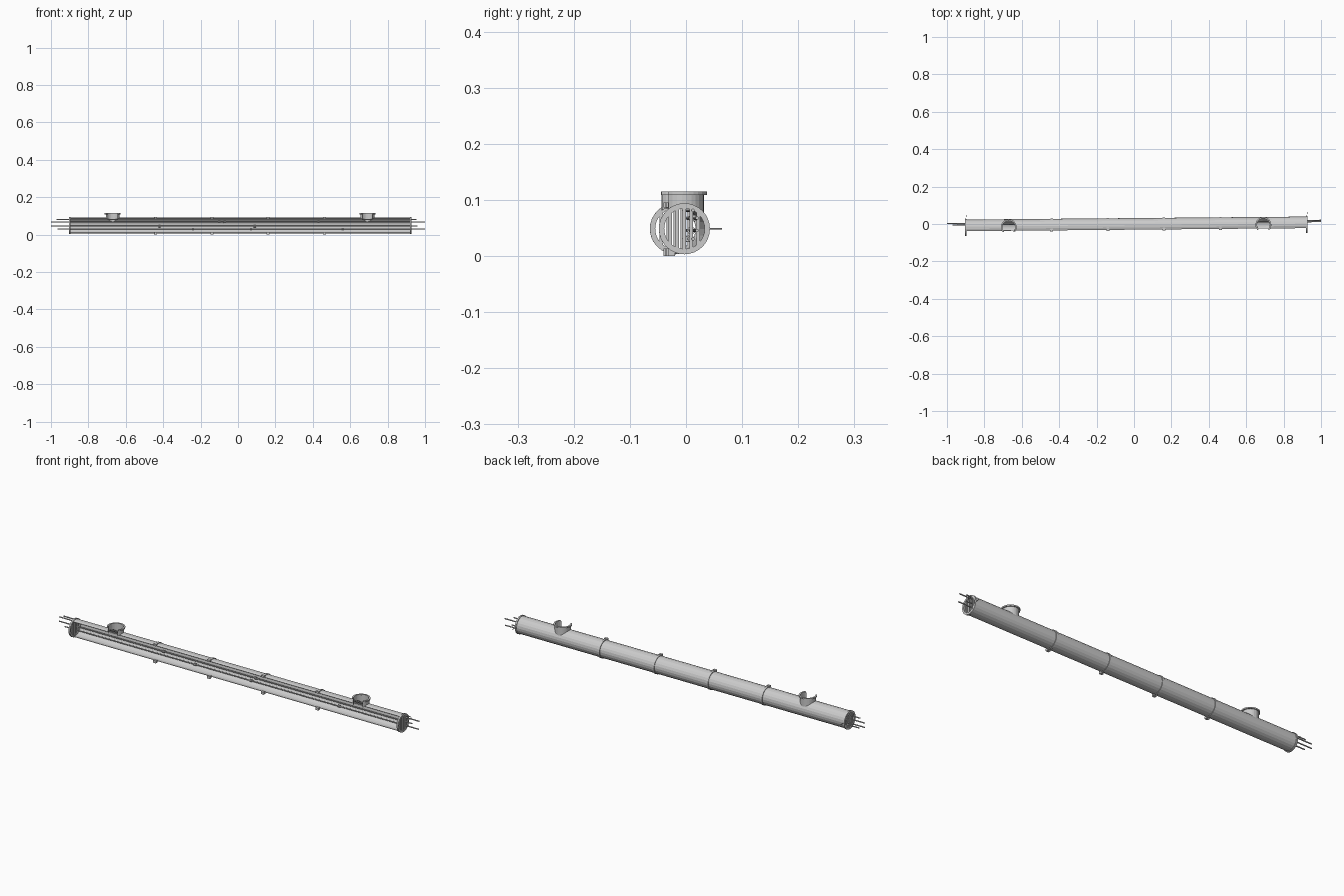
import bpy, bmesh, math
from mathutils import Matrix, Vector

if "Cube" in bpy.data.objects:
    bpy.data.objects.remove(bpy.data.objects["Cube"])

R, CX = 0.0425, 0.012
# whole duct lies on a slightly turned axis
FRAME = Matrix.Translation((0, -0.011, 0.0485)) @ Matrix.Rotation(0.0088, 4, 'Z')
XL, XR = -0.899, 0.924


def finish(name, bm, angle=None):
    bmesh.ops.recalc_face_normals(bm, faces=bm.faces[:])
    me = bpy.data.meshes.new(name)
    bm.to_mesh(me)
    bm.free()
    ob = bpy.data.objects.new(name, me)
    ob.matrix_world = FRAME
    bpy.context.collection.objects.link(ob)
    return ob


def sweep(name, profile, a0, a1, n, place):
    """Sweep a closed (radius, axial) profile through an arc; full turn closes."""
    bm = bmesh.new()
    full = abs(a1 - a0 - 360) < 0.01
    rows = []
    for i in range(n if full else n + 1):
        a = math.radians(a0 + (a1 - a0) * i / n)
        rows.append([bm.verts.new(place(r, t, a)) for r, t in profile])
    k = len(profile)
    for i in range(n):
        p, q = rows[i], rows[(i + 1) % len(rows)]
        for j in range(k):
            bm.faces.new((p[j], p[(j + 1) % k], q[(j + 1) % k], q[j]))
    if not full:
        bm.faces.new(rows[0])
        bm.faces.new(rows[-1])
    return finish(name, bm)


def along_x(r, t, a):
    return (t, -r * math.cos(a), r * math.sin(a))


def rect(r0, r1, t0, t1):
    return [(r0, t0), (r1, t0), (r1, t1), (r0, t1)]


def box(name, x, y, z, sx, sy, sz):
    bm = bmesh.new()
    bmesh.ops.create_cube(bm, size=1, matrix=Matrix.Translation((x, y, z)) @ Matrix.Diagonal((sx, sy, sz, 1)))
    return finish(name, bm)


def rod(name, p, q, r, n=8):
    bm = bmesh.new()
    p, q = Vector(p), Vector(q)
    m = Matrix.Translation((p + q) / 2) @ (q - p).to_track_quat('Z', 'Y').to_matrix().to_4x4()
    bmesh.ops.create_cone(bm, cap_ends=True, segments=n, radius1=r, radius2=r, depth=(q - p).length, matrix=m)
    return finish(name, bm)


# shell, open along the front
shell = sweep("duct_shell", rect(R - 0.002, R, XL, XR), 63, 297, 14, along_x)

# straps around the shell with lugs at the cut edges
for x in (-0.44, -0.14, 0.16, 0.463):
    sweep("strap", rect(R - 0.001, R + 0.003, x - 0.006, x + 0.006), 63, 297, 14, along_x)
    for s in (-1, 1):
        box("strap_lug", x, -0.019, s * 0.042, 0.016, 0.012, 0.009 if s > 0 else 0.013)

# end rings, grille bars and back pins
for x in (XL, XR):
    sweep("end_ring", rect(0.036, 0.0455, x - 0.004, x + 0.004), 0, 360, 32, along_x)
    for i in range(-2, 3):
        y = i * 0.0125
        h = 2 * math.sqrt(0.0385 ** 2 - y * y)
        box("grille_bar", x, y, 0, 0.005, 0.006, h)
    rod("end_pin", (x, 0.043, 0), (x + 0.003, 0.067, 0), 0.0012, 6)


# branch outlets on top: part-round neck trimmed to the shell, with a flange
def outlet(x):
    def upright(r, t, a):
        y = -r * math.cos(a)
        z = t if t > 0 else math.sqrt(max(0, (R - 0.001) ** 2 - y * y))
        return (x + r * math.sin(a), y, z)
    sweep("outlet_neck", rect(0.0345, 0.037, 0, 0.062), 45, 315, 20, upright)
    sweep("outlet_flange", rect(0.0345, 0.0425, 0.060, 0.0665), 50, 310, 20, upright)
    # opening through the shell wall
    cut = sweep("outlet_cutter", rect(0.0001, 0.034, 0.006, 0.06), 0, 360, 20, upright)
    cut.hide_render = True
    cut.hide_viewport = True
    mod = shell.modifiers.new("outlet_hole", 'BOOLEAN')
    mod.operation = 'DIFFERENCE'
    mod.solver = 'EXACT'
    mod.object = cut


outlet(-0.67)
outlet(0.692)

# long inner rods with small collars
for z, y, x0, x1, collars in (
        (0.033, 0.015, -0.97, 0.955, ()),
        (0.019, 0.022, -1.0, 1.0, (-0.10, -0.07, 0.43)),
        (-0.003, 0.022, -1.0, 0.96, (-0.42, 0.09)),
        (-0.018, 0.015, -0.965, 1.0, (-0.24, 0.07, 0.56))):
    rod("inner_rod", (x0, y, z), (x1, y, z), 0.003)
    for c in collars:
        rod("rod_collar", (c - 0.006, y, z), (c + 0.006, y, z), 0.006)
